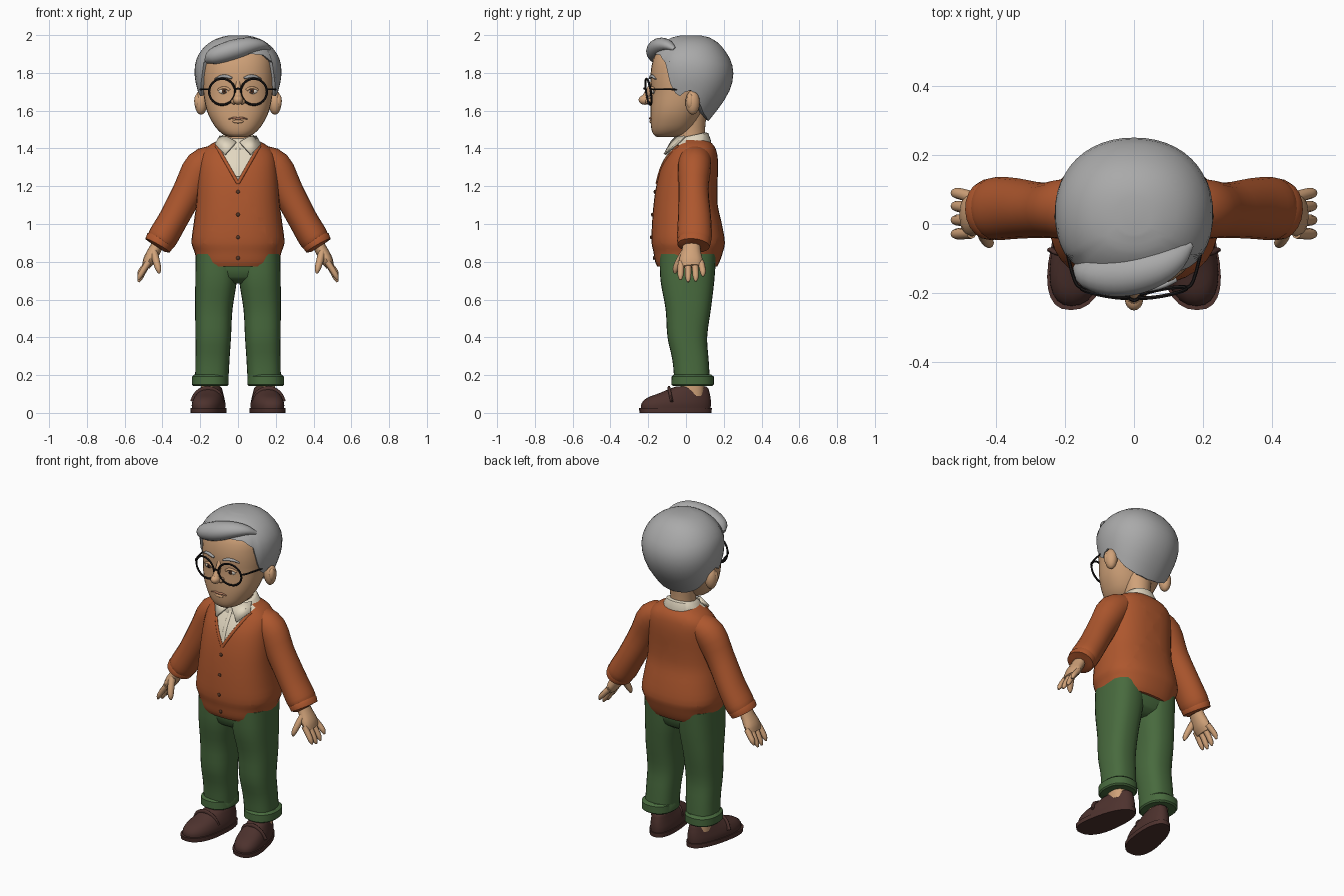
import bpy, bmesh, math
from mathutils import Vector

if "Cube" in bpy.data.objects:
    bpy.data.objects.remove(bpy.data.objects["Cube"])

def material(name, *rgb):
    m = bpy.data.materials.new(name)
    m.diffuse_color = (*rgb, 1)
    m.use_nodes = True
    m.node_tree.nodes["Principled BSDF"].inputs["Base Color"].default_value = m.diffuse_color
    return m

SKIN = material("skin", .63, .36, .19)
WOOL = material("rust_wool", .42, .095, .027)
GREEN = material("green_cloth", .065, .145, .048)
GREY = material("grey_hair", .40, .40, .40)
LEATHER = material("brown_leather", .075, .032, .027)
CREAM = material("cream_cloth", .76, .68, .53)
BLACK = material("black", .012, .010, .010)
WHITE = material("eye_white", .75, .70, .62)
IRIS = material("iris_brown", .10, .04, .02)
LIP = material("lip", .43, .19, .11)

def finish(name, bm, mats, mirror=False, angle=40):
    bmesh.ops.recalc_face_normals(bm, faces=bm.faces[:])
    for f in bm.faces:
        f.smooth = True
    me = bpy.data.meshes.new(name)
    bm.to_mesh(me)
    bm.free()
    for m in mats:
        me.materials.append(m)
    me.set_sharp_from_angle(angle=math.radians(angle))
    ob = bpy.data.objects.new(name, me)
    bpy.context.collection.objects.link(ob)
    if mirror:
        ob.modifiers.new("mirror", 'MIRROR')
    return ob

def skin_rings(rings):
    """Joins closed point rings into a capped surface."""
    bm = bmesh.new()
    vs = [[bm.verts.new(p) for p in r] for r in rings]
    n = len(vs[0])
    for a, b in zip(vs, vs[1:]):
        for j in range(n):
            k = (j + 1) % n
            bm.faces.new((a[j], a[k], b[k], b[j]))
    bm.faces.new(vs[0])
    bm.faces.new(vs[-1])
    return bm

def sample(table, i, t):
    """Smooth row between rows i and i+1."""
    a, b = table[i], table[i + 1]
    p, q = table[max(i - 1, 0)], table[min(i + 2, len(table) - 1)]
    d = b[0] - a[0]
    out = [a[0] + d * t]
    for k in range(1, len(a)):
        m0 = (b[k] - p[k]) / (b[0] - p[0]) * d
        m1 = (q[k] - a[k]) / (q[0] - a[0]) * d
        out.append((2*t**3 - 3*t*t + 1) * a[k] + (t**3 - 2*t*t + t) * m0
                   + (3*t*t - 2*t**3) * b[k] + (t**3 - t*t) * m1)
    return out

def row_at(table, z):
    for i in range(len(table) - 1):
        if z <= table[i + 1][0]:
            return sample(table, i, max(0, (z - table[i][0]) / (table[i + 1][0] - table[i][0])))
    return table[-1]

def point(row, ang, p):
    """ang 0 faces front, pi faces back; row = z, cx, rx, y front, y back."""
    z, cx, rx, yf, yb = row
    s, c = math.sin(ang), math.cos(ang)
    return Vector((cx + rx * math.copysign(abs(s) ** (2 / p), s),
                   (yf + yb) / 2 - (yb - yf) / 2 * math.copysign(abs(c) ** (2 / p), c), z))

def front_y(table, x, z, p):
    _, cx, rx, yf, yb = row_at(table, z)
    return (yf + yb) / 2 - (yb - yf) / 2 * max(0, 1 - abs((x - cx) / rx) ** p) ** (1 / p)

def loft_bm(table, p=2.3, n=28, steps=3, warp=None):
    rows = [sample(table, i, k / steps) for i in range(len(table) - 1) for k in range(steps)]
    rows.append(table[-1])
    rings = [[point(r, 2 * math.pi * j / n, p) for j in range(n)] for r in rows]
    if warp:
        rings = [[warp(v) for v in r] for r in rings]
    return skin_rings(rings)

def loft(name, table, mat, mirror=False, **kw):
    return finish(name, loft_bm(table, **kw), [mat], mirror)

def tube(name, pts, mat, mirror=False, ref=(0, 1, 0), n=12, steps=3):
    """Tube along rows x, y, z, radius across ref, radius along ref."""
    tab = [(i, *p) for i, p in enumerate(pts)]
    rows = [sample(tab, i, k / steps) for i in range(len(tab) - 1) for k in range(steps)] + [tab[-1]]
    c = [Vector(r[1:4]) for r in rows]
    rings = []
    for i, r in enumerate(rows):
        t = (c[min(i + 1, len(c) - 1)] - c[max(i - 1, 0)]).normalized()
        u = t.cross(Vector(ref)).normalized()
        v = u.cross(t)
        rings.append([c[i] + u * r[4] * math.cos(a) + v * r[5] * math.sin(a)
                      for a in (2 * math.pi * j / n for j in range(n))])
    return finish(name, skin_rings(rings), [mat], mirror, 50)

def ball(name, loc, rad, mat, mirror=False, seg=16):
    bm = bmesh.new()
    bmesh.ops.create_uvsphere(bm, u_segments=seg, v_segments=seg // 2 + 2, radius=1)
    for v in bm.verts:
        v.co = Vector([a * b + c for a, b, c in zip(v.co, rad, loc)])
    return finish(name, bm, [mat], mirror)

# Shoes: sole and upper, toes turned out
def toe_out(v):
    return Vector((.148 + v.x * (1 - .7 * (v.y + .05)) - .16 * (v.y + .03), v.y, v.z))
loft("shoe_sole", [(0, 0, .086, -.245, .135), (.026, 0, .086, -.25, .137)], LEATHER, True,
     steps=1, warp=toe_out, p=2.4)
loft("shoe_upper", [(.02, 0, .08, -.238, .13), (.05, 0, .081, -.235, .132), (.08, 0, .074, -.205, .13),
                    (.105, 0, .065, -.14, .125), (.13, 0, .055, -.08, .118), (.14, 0, .045, -.05, .105)],
     LEATHER, True, warp=toe_out)
tube("shoe_strap", [(.085, -.075, .06, .014, .008), (.105, -.085, .105, .014, .008),
                    (.162, -.09, .13, .014, .008), (.215, -.085, .105, .014, .008),
                    (.24, -.075, .06, .014, .008)], LEATHER, True)
loft("ankle", [(.09, .145, .05, -.03, .095), (.2, .145, .052, -.03, .1)], SKIN, True, steps=1)

# Trousers
loft("trouser_leg", [(.15, .14, .088, -.06, .128), (.28, .135, .09, -.072, .12), (.40, .131, .094, -.098, .112),
                     (.55, .128, .099, -.108, .132), (.70, .116, .11, -.135, .15), (.84, .112, .112, -.14, .16)],
     GREEN, True, p=2.5)
loft("trouser_cuff", [(.142, .147, .090, -.068, .138), (.15, .147, .097, -.078, .147),
                      (.192, .147, .097, -.076, .147), (.203, .145, .086, -.064, .134)], GREEN, True, steps=1)
loft("trouser_hips", [(.685, 0, .10, -.07, .09), (.72, 0, .20, -.12, .135), (.84, 0, .222, -.14, .16)],
     GREEN, p=2.6)

# Cardigan body with a V opening showing the shirt
TORSO = [(.775, 0, .207, -.152, .165), (.80, 0, .218, -.163, .178), (.85, 0, .230, -.172, .195),
         (.90, 0, .246, -.182, .206), (1.0, 0, .235, -.18, .19), (1.1, 0, .222, -.172, .168),
         (1.2, 0, .215, -.158, .166), (1.3, 0, .208, -.132, .17), (1.37, 0, .195, -.095, .165),
         (1.415, 0, .155, -.065, .148), (1.45, 0, .09, -.04, .11)]
bm = loft_bm(TORSO, p=2.4, n=32)
tip = Vector((0, 0, 1.22))
planes = [Vector((s * .20, 0, -.115)) for s in (1, -1)]
for no in planes:
    bmesh.ops.bisect_plane(bm, geom=bm.verts[:] + bm.edges[:] + bm.faces[:], plane_co=tip, plane_no=no)
shirt = []
for f in bm.faces:
    c = f.calc_center_median()
    if c.y < 0 and all((c - tip).dot(no) < 0 for no in planes):
        f.material_index = 1
        shirt.append(f)
finish("cardigan_body", bm, [WOOL, CREAM])
tube("shirt_placket", [(0, front_y(TORSO, 0, z, 2.4) - .001, z, .011, .004) for z in (1.25, 1.3, 1.35, 1.41)], CREAM)
tube("cardigan_edge", [(x, front_y(TORSO, x, z, 2.4), z, .009, .006)
                       for x, z in ((0, 1.215), (.04, 1.285), (.08, 1.355), (.115, 1.415))], WOOL, True)
for z in (.82, .93, 1.05, 1.17):
    ball("cardigan_button", (0, front_y(TORSO, 0, z, 2.4) - .002, z), (.010, .006, .010), IRIS, seg=10)

# Sleeves and cuffs
tube("sleeve", [(.10, .05, 1.365, .06, .08), (.19, .045, 1.305, .092, .088), (.26, .04, 1.18, .083, .08),
                (.34, .045, 1.03, .078, .088), (.395, .045, .935, .080, .092), (.415, .043, .905, .074, .086)],
     WOOL, True, n=20)
tube("sleeve_cuff", [(.405, .043, .922, .070, .085), (.413, .043, .91, .078, .090),
                     (.426, .04, .886, .074, .086), (.430, .04, .88, .05, .06)], WOOL, True, n=20, steps=1)

# Hands
tube("palm", [(.415, .03, .91, .032, .045), (.442, .028, .86, .033, .05), (.47, .026, .81, .032, .062),
              (.487, .028, .775, .022, .055)], SKIN, True)
for i, (y, drop) in enumerate(((-.025, .012), (.01, 0), (.045, .004), (.078, .03))):
    tube("finger", [(.472, y, .80, .017, .018), (.498, y * 1.1, .755 + drop / 2, .016, .017),
                    (.518, y * 1.15, .715 + drop, .014, .015), (.527, y * 1.15, .693 + drop, .005, .006)], SKIN, True, n=8)
tube("thumb", [(.445, -.005, .85, .02, .022), (.432, -.037, .80, .019, .02),
               (.421, -.055, .76, .015, .016), (.417, -.058, .738, .005, .006)], SKIN, True, n=8)

# Neck and shirt collar
loft("neck", [(1.36, 0, .075, -.05, .11), (1.47, 0, .07, -.045, .1), (1.6, 0, .085, -.06, .11)], SKIN, p=2)
loft("collar_band", [(1.385, 0, .11, -.075, .128), (1.41, 0, .118, -.082, .133),
                     (1.455, 0, .092, -.062, .118), (1.462, 0, .08, -.05, .106)], CREAM, steps=1, p=2.1,
     warp=lambda v: Vector((v.x, v.y, v.z + .22 * v.y)))
bm = bmesh.new()
bm.faces.new([bm.verts.new(c) for c in ((.012, -.082, 1.437), (.07, -.118, 1.372), (.122, -.055, 1.425),
                                        (.098, -.01, 1.468), (.055, -.06, 1.462))])
flap = finish("collar_flap", bm, [CREAM], True)
flap.modifiers.new("thickness", 'SOLIDIFY').thickness = .012

# Head
HEAD = [(1.460, 0, .045, -.155, -.06), (1.478, 0, .085, -.175, .0), (1.525, 0, .128, -.186, .05),
        (1.60, 0, .165, -.188, .09), (1.70, 0, .184, -.184, .14), (1.80, 0, .19, -.187, .17),
        (1.90, 0, .17, -.162, .15), (1.96, 0, .09, -.10, .09)]
P = 2.3
loft("head", HEAD, SKIN, p=P, n=32)
ball("ear", (.196, .035, 1.643), (.034, .038, .064), SKIN, True)
ball("ear_hollow", (.214, .022, 1.65), (.018, .02, .04), SKIN, True)
tube("nose_bridge", [(0, -.175, 1.755, .012, .012), (0, -.195, 1.71, .015, .016),
                     (0, -.215, 1.67, .022, .02)], SKIN, n=10)
ball("nose_tip", (0, -.217, 1.657), (.027, .034, .026), SKIN)
ball("nostril", (.022, -.196, 1.649), (.017, .02, .016), SKIN, True)

def on_face(x, z, out=0):
    return (x, front_y(HEAD, x, z, P) - out, z)

# Eyes, brows and mouth
ball("eye_white", on_face(.075, 1.703, -.003), (.028, .009, .015), WHITE, True)
ball("iris", on_face(.073, 1.704, .003), (.013, .006, .014), IRIS, True, seg=12)
ball("pupil", on_face(.073, 1.704, .007), (.006, .004, .007), BLACK, True, seg=8)
tube("upper_eyelid", [(*on_face(x, z, .003), .007, .007) for x, z in
                      ((.045, 1.708), (.062, 1.72), (.085, 1.72), (.106, 1.708))], SKIN, True, ref=(0, 0, 1), n=8)
tube("eyebrow", [(*on_face(x, z, .003), .008, h) for x, z, h in
                 ((.032, 1.772, .006), (.06, 1.781, .009), (.09, 1.781, .008), (.122, 1.768, .003))],
     GREY, True, ref=(0, 0, 1), n=8)
tube("mouth", [(*on_face(x, z, .001), .006, h) for x, z, h in
               ((-.05, 1.556, .002), (-.02, 1.561, .006), (0, 1.558, .006), (.02, 1.561, .006), (.05, 1.556, .002))],
     LIP, ref=(0, 0, 1), n=8)
ball("lower_lip", on_face(0, 1.542, -.003), (.03, .009, .009), SKIN)

# Glasses: round rims, bridge and side arms
def rim_point(a, r=.069):
    x = .084 + r * math.cos(a)
    return Vector((x, -.214 + .18 * x + .01 * math.sin(a) * -1, 1.70 + r * math.sin(a)))
rings = []
for i in range(32):
    a = 2 * math.pi * i / 32
    c, o = rim_point(a), (rim_point(a, .08) - rim_point(a)).normalized()
    rings.append([c + o * .006 * math.cos(b) + Vector((0, .006 * math.sin(b), 0))
                  for b in (math.pi * k / 3 for k in range(6))])
bm = skin_rings(rings + [rings[0]])
bmesh.ops.delete(bm, geom=[f for f in bm.faces if len(f.verts) > 4], context='FACES_ONLY')
bmesh.ops.remove_doubles(bm, verts=bm.verts[:], dist=1e-5)
finish("glasses_rim", bm, [BLACK], True)
tube("glasses_bridge", [(-.018, -.213, 1.712, .005, .005), (0, -.222, 1.718, .005, .005),
                        (.018, -.213, 1.712, .005, .005)], BLACK, ref=(0, 0, 1), n=6)
tube("glasses_arm", [(.150, -.187, 1.712, .005, .005), (.172, -.165, 1.714, .005, .005),
                     (.198, -.06, 1.712, .005, .005), (.20, .03, 1.708, .005, .005)],
     BLACK, True, ref=(0, 0, 1), n=6)

# Hair cap: columns from the crown down to a shaped hairline
HAIR = [(1.54, 0, .145, -.10, .115), (1.62, 0, .185, -.15, .178), (1.70, 0, .212, -.178, .228),
        (1.78, 0, .229, -.19, .25), (1.85, 0, .226, -.19, .243), (1.90, 0, .207, -.172, .218),
        (1.95, 0, .165, -.13, .18), (1.985, 0, .105, -.08, .13), (1.998, 0, .05, -.03, .08)]
LINE = [(0, 1.905), (.65, 1.895), (.95, 1.85), (1.08, 1.71), (1.3, 1.675), (1.45, 1.70), (1.62, 1.71),
        (1.85, 1.64), (2.15, 1.585), (2.6, 1.555), (3.15, 1.545)]
def hairline(a):
    a = abs((a + math.pi) % (2 * math.pi) - math.pi)
    for (a0, z0), (a1, z1) in zip(LINE, LINE[1:]):
        if a <= a1:
            return z0 + (z1 - z0) * (a - a0) / (a1 - a0)
angles = [2 * math.pi * j / 48 for j in range(48)]
rings = [[point(row_at(HAIR, 1.998 - (1.998 - hairline(a)) * (k / 12) ** 1.5), a, 2.15) for a in angles]
         for k in range(13)]
rings.append([Vector((v.x * .8, .03 + (v.y - .03) * .8, v.z + .01)) for v in rings[-1]])
finish("hair_cap", skin_rings(rings), [GREY])

# Swept fringe
tube("hair_fringe", [(-.168, -.125, 1.862, .012, .014), (-.135, -.142, 1.885, .045, .042),
                     (-.07, -.148, 1.907, .062, .053), (0, -.143, 1.928, .062, .053),
                     (.07, -.125, 1.945, .052, .042), (.125, -.095, 1.945, .035, .026),
                     (.165, -.06, 1.925, .01, .01)], GREY, ref=(0, 0, 1), n=16)
